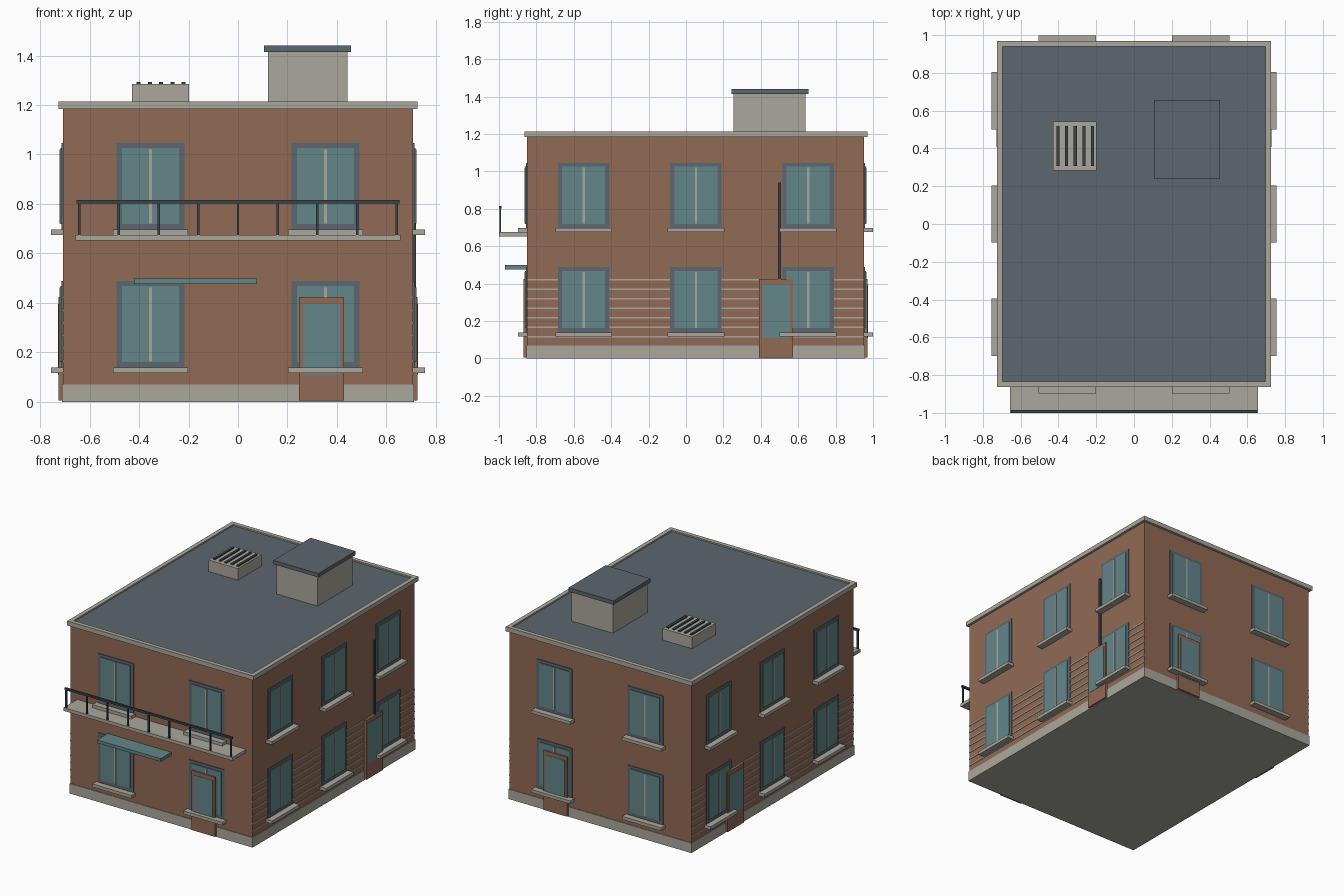
import bpy, bmesh
from mathutils import Vector

if "Cube" in bpy.data.objects:
    bpy.data.objects.remove(bpy.data.objects["Cube"])


def material(name, rgb):
    m = bpy.data.materials.new(name)
    m.diffuse_color = (*rgb, 1)
    m.use_nodes = True
    m.node_tree.nodes["Principled BSDF"].inputs["Base Color"].default_value = m.diffuse_color
    return m


brick = material("brick", (0.285, 0.142, 0.09))
stone = material("pale_stone", (0.40, 0.39, 0.335))
glass = material("teal_glass", (0.125, 0.24, 0.255))
slate = material("slate", (0.107, 0.135, 0.157))
dark = material("dark_metal", (0.04, 0.057, 0.068))


def add_box(bm, lo, hi):
    """Box between two opposite corners."""
    a = [min(p) for p in zip(lo, hi)]
    b = [max(p) for p in zip(lo, hi)]
    verts = bmesh.ops.create_cube(bm, size=1)["verts"]
    for v in verts:
        v.co = Vector([b[i] if v.co[i] > 0 else a[i] for i in range(3)])


def finish(name, bm, *mats):
    me = bpy.data.meshes.new(name)
    bm.to_mesh(me)
    bm.free()
    for m in mats:
        me.materials.append(m)
    ob = bpy.data.objects.new(name, me)
    bpy.context.collection.objects.link(ob)
    return ob


def boxes(name, mat, corners):
    bm = bmesh.new()
    for lo, hi in corners:
        add_box(bm, lo, hi)
    return finish(name, bm, mat)


X, Y0, Y1 = 0.708, -0.85, 0.952      # wall planes


def on_wall(side, u0, u1, z0, z1, out):
    """Corners of a plate lying on a wall: u runs along it, out is its projection."""
    back = -0.01
    if side == "front":
        return (u0, Y0 - back, z0), (u1, Y0 - out, z1)
    if side == "back":
        return (u0, Y1 + back, z0), (u1, Y1 + out, z1)
    s = 1 if side == "right" else -1
    return (s * (X + back), u0, z0), (s * (X + out), u1, z1)


# Brick walls and stone plinth
boxes("brick_walls", brick, [((-X, Y0, 0.01), (X, Y1, 1.19))])
e = 0.004
boxes("plinth", stone, [((-X - e, Y0 - e, 0), (X + e, Y1 + e, 0.07))])

# Coping with the flat roof sunk inside it
bm = bmesh.new()
add_box(bm, (-0.725, -0.864, 1.183), (0.725, 0.97, 1.214))
bm.normal_update()
top = max(bm.faces, key=lambda f: f.calc_center_median().z)
bmesh.ops.inset_region(bm, faces=[top], thickness=0.042)
drop = bmesh.ops.extrude_face_region(bm, geom=[top])
bmesh.ops.translate(bm, vec=(0, 0, -0.01),
                    verts=[g for g in drop["geom"] if isinstance(g, bmesh.types.BMVert)])
if top.is_valid:
    bm.faces.remove(top)
for f in drop["geom"]:
    if isinstance(f, bmesh.types.BMFace):
        f.material_index = 1
bmesh.ops.recalc_face_normals(bm, faces=bm.faces)
finish("coping_and_roof", bm, stone, slate)

# Windows with frames, panes, mullions and sills on all four walls
columns = {"front": (-0.354, 0.354), "back": (-0.354, 0.354),
           "right": (-0.547, 0.053, 0.653), "left": (-0.547, 0.053, 0.653)}
frames, panes, mullions, sills = [], [], [], []
for side, centres in columns.items():
    for u in centres:
        for z in (0.127, 0.685):
            frames.append(on_wall(side, u - 0.138, u + 0.138, z, z + 0.361, 0.005))
            panes.append(on_wall(side, u - 0.115, u + 0.115, z + 0.035, z + 0.341, 0.01))
            mullions.append(on_wall(side, u - 0.006, u + 0.006, z + 0.037, z + 0.336, 0.013))
            sills.append(on_wall(side, u - 0.152, u + 0.152, z - 0.01, z + 0.012, 0.047))
boxes("window_frames", slate, frames)
boxes("window_panes", glass, panes)
boxes("window_mullions", stone, mullions)
boxes("window_sills", stone, sills)

# One glazed door on each wall
doors, lights = [], []
for side, u in (("front", 0.338), ("back", 0.338), ("right", 0.482), ("left", 0.482)):
    doors.append(on_wall(side, u - 0.091, u + 0.091, 0.005, 0.424, 0.018))
    lights.append(on_wall(side, u - 0.074, u + 0.074, 0.11, 0.396, 0.02))
boxes("doors", brick, doors)
boxes("door_panes", glass, lights)

# Thin stone courses on the side walls
boxes("stone_courses", stone,
      [on_wall(side, Y0, Y1, z - 0.004, z + 0.004, 0.003)
       for side in ("left", "right")
       for z in [0.115 + 0.051 * i for i in range(7)]])

# Balcony slab, posts and rail
boxes("balcony_slab", stone, [((-0.657, -1.0, 0.652), (0.657, -0.845, 0.675))])
posts = [0.642 * (i - 4) / 4 for i in range(9)]
boxes("balcony_posts", dark,
      [((x - 0.005, -0.998, 0.67), (x + 0.005, -0.988, 0.803)) for x in posts])
boxes("balcony_rail", dark, [((-0.652, -1.0, 0.801), (0.652, -0.986, 0.815))])

# Awning over the lower window
boxes("awning", glass, [((-0.42, -0.968, 0.477), (0.076, -0.845, 0.499))])

# Drainpipe on the right wall
boxes("drainpipe", dark, [((0.704, 0.492, 0.02), (0.72, 0.508, 0.942))])

# Roof hut with slate cap
boxes("roof_hut", stone, [((0.121, 0.254, 1.19), (0.443, 0.64, 1.414))])
boxes("roof_hut_cap", slate, [((0.106, 0.242, 1.414), (0.456, 0.656, 1.441))])

# Roof vent with dark slats
boxes("roof_vent", stone, [((-0.428, 0.283, 1.19), (-0.198, 0.542, 1.285))])
boxes("vent_slats", dark,
      [((x - 0.008, 0.307, 1.28), (x + 0.008, 0.52, 1.293))
       for x in [-0.311 + 0.0455 * (i - 2) for i in range(5)]])
